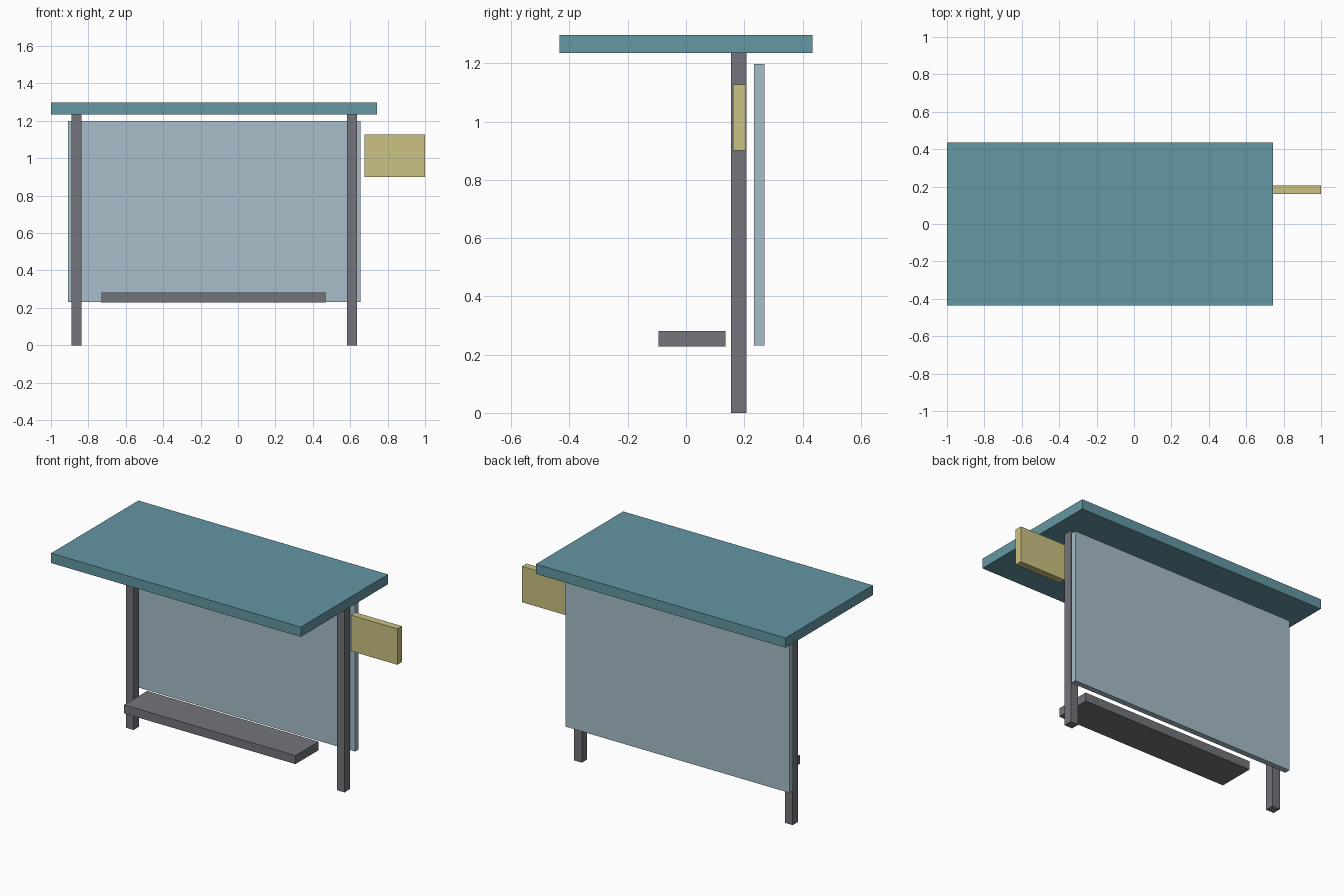
import bpy

cube = bpy.data.objects.get("Cube")
if cube:
    bpy.data.objects.remove(cube, do_unlink=True)


def material(name, rgb):
    mat = bpy.data.materials.new(name)
    mat.use_nodes = True
    colour = (*rgb, 1.0)
    mat.diffuse_color = colour
    mat.node_tree.nodes["Principled BSDF"].inputs["Base Color"].default_value = colour
    return mat


def box(name, x, y, z, mat):
    """Box spanning the given (low, high) range on each axis."""
    spans = (x, y, z)
    bpy.ops.mesh.primitive_cube_add(size=1, location=[(a + b) / 2 for a, b in spans])
    ob = bpy.context.object
    ob.name = ob.data.name = name
    ob.scale = [b - a for a, b in spans]
    bpy.ops.object.transform_apply(location=False, rotation=False, scale=True)
    ob.data.materials.append(mat)
    return ob


teal = material("teal roof", (0.127, 0.309, 0.366))
grey = material("grey metal", (0.168, 0.177, 0.197))
glass = material("pale blue glass", (0.386, 0.515, 0.584))
yellow = material("yellow sign", (0.597, 0.539, 0.223))

# Flat roof slab
box("roof", (-1.0, 0.743), (-0.435, 0.435), (1.235, 1.297), teal)

# Two posts carrying the roof
for name, x in (("right_post", -0.864), ("left_post", 0.609)):
    box(name, (x - 0.027, x + 0.027), (0.154, 0.208), (0, 1.235), grey)

# Glass panel behind the posts
box("back_panel", (-0.91, 0.654), (0.233, 0.269), (0.232, 1.198), glass)

# Bench plank in front of the panel
box("bench", (-0.729, 0.467), (-0.094, 0.136), (0.228, 0.282), grey)

# Sign board beside the left post
box("sign_board", (0.677, 1.0), (0.161, 0.206), (0.9, 1.127), yellow)
